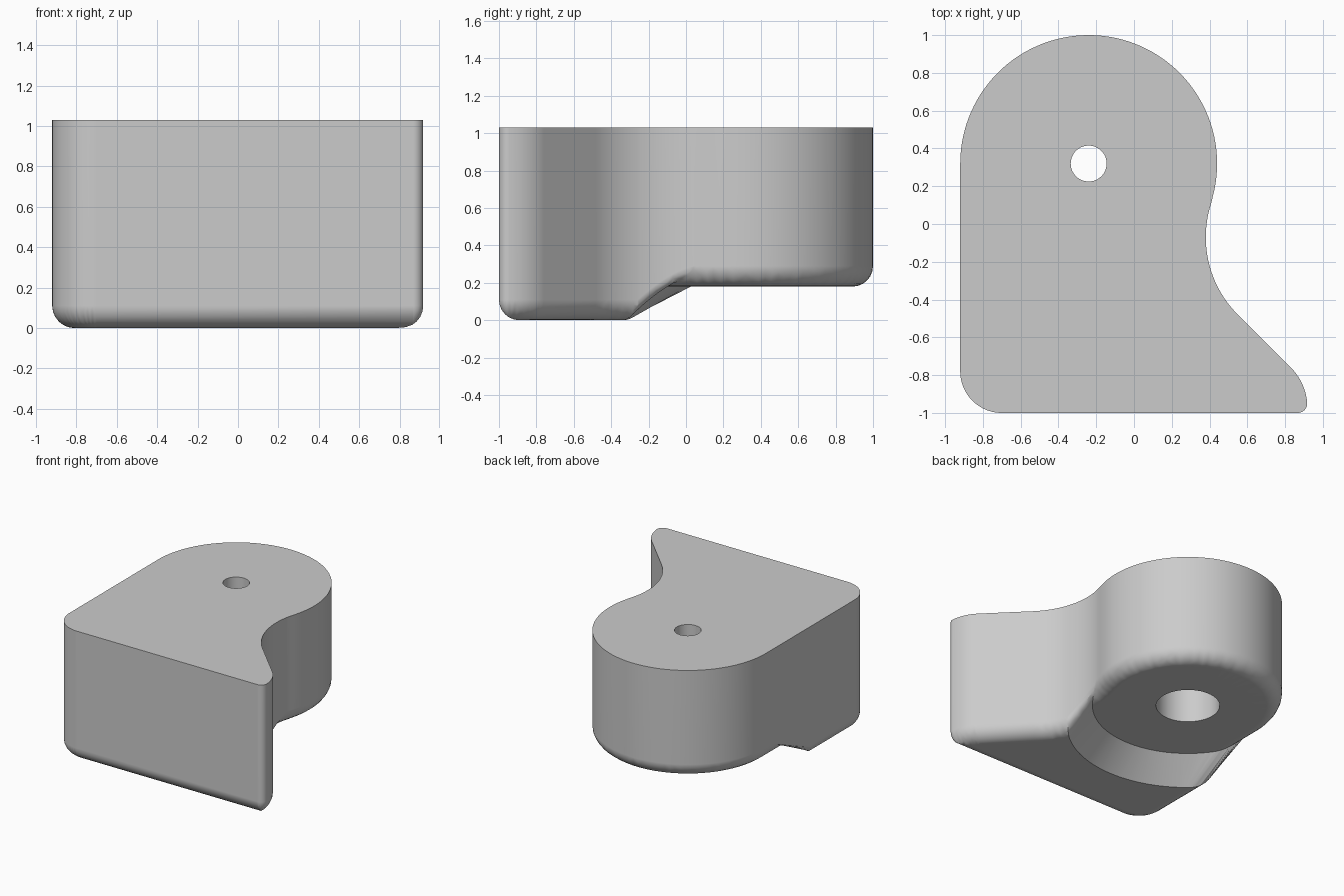
import bpy
import bmesh
from math import cos, sin, radians, sqrt, hypot, pi
from mathutils import Vector
from mathutils.geometry import delaunay_2d_cdt

if "Cube" in bpy.data.objects:
    bpy.data.objects.remove(bpy.data.objects["Cube"], do_unlink=True)

TOP = 1.03
FILLET = 0.11
CX, CY = -0.24, 0.32          # axis of the round boss and its hole
BOSS_R = 0.68
STEP_Z = 0.18                 # height of the raised underside
STEP_IN, STEP_OUT = 0.69, 0.87
BORE_R, BORE_TOP, HOLE_R = 0.23, 0.75, 0.095


def arc(cx, cy, r, start, end):
    n = max(8, int(abs(end - start) / 3))
    angles = [radians(start + (end - start) * i / n) for i in range(n + 1)]
    return [Vector((cx + r * cos(a), cy + r * sin(a))) for a in angles]


def circle(r, n=120):
    return arc(CX, CY, r, 0, 360)[:-1] if n == 120 else [
        Vector((CX + r * cos(2 * pi * i / n), CY + r * sin(2 * pi * i / n))) for i in range(n)]


# Plan outline, counterclockwise from the pointed tip
outline = (arc(0.867, -0.95, 0.05, -90, 5)
           + arc(0.618, -0.972, 0.3, 5, 45)[1:]
           + arc(0.96, -0.07, 0.58, 225, 162)
           + arc(CX, CY, BOSS_R, -18, 180)[1:]
           + arc(-0.70, -0.78, 0.22, 180, 270))
sides = list(zip(outline, outline[1:] + outline[:1]))


def edge_distance(p):
    best = 9.0
    for a, b in sides:
        d = b - a
        t = max(0.0, min(1.0, (p - a).dot(d) / d.length_squared))
        best = min(best, (p - a - d * t).length)
    return best


def inside(p):
    hit = False
    for a, b in sides:
        if (a.y > p.y) != (b.y > p.y) and p.x < a.x + (p.y - a.y) * (b.x - a.x) / (b.y - a.y):
            hit = not hit
    return hit


def inset(dist):
    ring = []
    for i, p in enumerate(outline):
        t = (outline[(i + 1) % len(outline)] - outline[i - 1]).normalized()
        q = p + Vector((-t.y, t.x)) * dist
        if edge_distance(q) > dist - 0.002:
            ring.append(q)
    return ring


def underside(p):
    # conical step plus the rounded lower rim
    r = hypot(p.x - CX, p.y - CY)
    step = STEP_Z * max(0.0, min(1.0, (STEP_OUT - r) / (STEP_OUT - STEP_IN)))
    k = max(0.0, FILLET - edge_distance(p))
    return step + FILLET - sqrt(max(0.0, FILLET ** 2 - k ** 2))


# Underside sheet: outline, rim rings, step circles and bore
loops = [outline] + [inset(FILLET * (1 - cos(radians(a)))) for a in range(15, 91, 15)]
loops += [circle(STEP_OUT), circle(STEP_IN), circle(BORE_R, 64)]
points, edges = [], []
for loop in loops:
    base, n = len(points), len(loop)
    points += loop
    edges += [(base + i, base + (i + 1) % n) for i in range(n)]
verts, _, tris, *_ = delaunay_2d_cdt(points, edges, [], 0, 1e-5)

bm = bmesh.new()
bverts = [bm.verts.new((p.x, p.y, 0)) for p in verts]
for tri in tris:
    c = sum((verts[i] for i in tri), Vector((0, 0))) / len(tri)
    if inside(c) and hypot(c.x - CX, c.y - CY) > BORE_R * 0.998:
        bm.faces.new([bverts[i] for i in tri])
bmesh.ops.delete(bm, geom=[v for v in bm.verts if not v.link_faces], context='VERTS')
for v in bm.verts:
    v.co.z = underside(v.co.xy)


def extrude(edge_list):
    geom = bmesh.ops.extrude_edge_only(bm, edges=edge_list)["geom"]
    return ([g for g in geom if isinstance(g, bmesh.types.BMVert)],
            [g for g in geom if isinstance(g, bmesh.types.BMEdge)])


# Outer wall
border = [e for e in bm.edges if e.is_boundary]
bore_rim = [e for e in border
            if all(hypot(v.co.x - CX, v.co.y - CY) < BORE_R * 1.05 for v in e.verts)]
rim_set = set(bore_rim)
wall_verts, top_edges = extrude([e for e in border if e not in rim_set])
for v in wall_verts:
    v.co.z = TOP

# Counterbore, shoulder and narrow through hole
ring = bore_rim
for radius, z in ((BORE_R, BORE_TOP), (HOLE_R, BORE_TOP), (HOLE_R, TOP)):
    ring_verts, ring = extrude(ring)
    for v in ring_verts:
        d = (v.co.xy - Vector((CX, CY))).normalized() * radius
        v.co = (CX + d.x, CY + d.y, z)

# Flat top around the hole
bmesh.ops.triangle_fill(bm, edges=top_edges + ring, use_beauty=True, normal=(0, 0, 1))
bmesh.ops.recalc_face_normals(bm, faces=bm.faces)

mesh = bpy.data.meshes.new("bracket_body")
bm.to_mesh(mesh)
bm.free()
body = bpy.data.objects.new("bracket_body", mesh)
bpy.context.collection.objects.link(body)

grey = bpy.data.materials.new("plain_grey")
grey.use_nodes = True
colour = (0.6, 0.6, 0.6, 1)
grey.diffuse_color = colour
grey.node_tree.nodes["Principled BSDF"].inputs["Base Color"].default_value = colour
mesh.materials.append(grey)

bpy.ops.object.select_all(action='DESELECT')
body.select_set(True)
bpy.context.view_layer.objects.active = body
bpy.ops.object.shade_smooth_by_angle(angle=radians(30))
weighted = body.modifiers.new("weighted_normals", 'WEIGHTED_NORMAL')
weighted.keep_sharp = True
